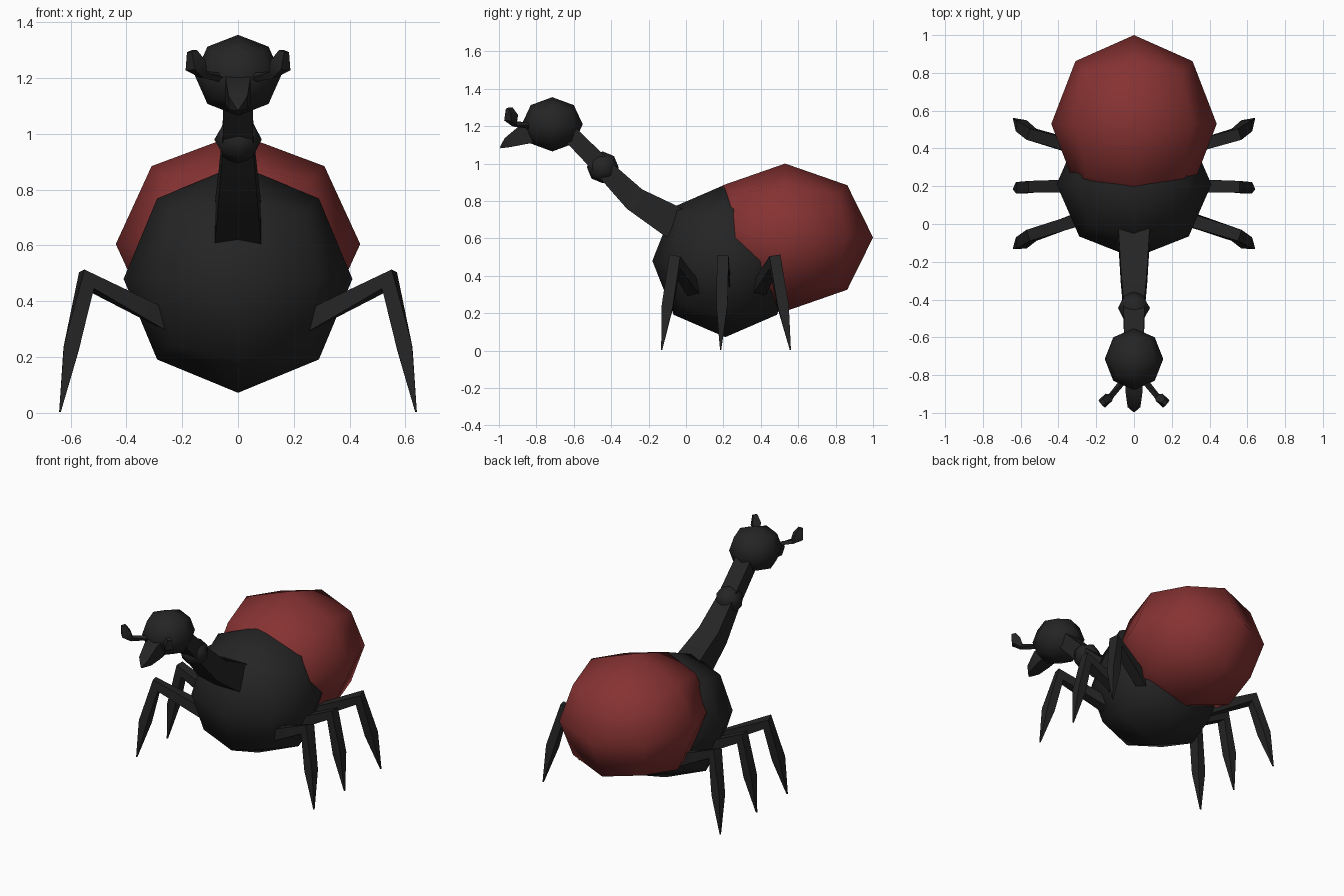
import bpy, bmesh, math
from mathutils import Vector

if "Cube" in bpy.data.objects:
    bpy.data.objects.remove(bpy.data.objects["Cube"])


def material(name, rgb):
    m = bpy.data.materials.new(name)
    m.diffuse_color = (*rgb, 1)
    m.use_nodes = True
    m.node_tree.nodes["Principled BSDF"].inputs["Base Color"].default_value = m.diffuse_color
    return m


BLACK = material("charcoal black", (0.018, 0.018, 0.018))
RED = material("dark red", (0.24, 0.032, 0.032))


def finish(name, bm, mat):
    bmesh.ops.recalc_face_normals(bm, faces=bm.faces)
    me = bpy.data.meshes.new(name)
    bm.to_mesh(me)
    bm.free()
    me.materials.append(mat)
    ob = bpy.data.objects.new(name, me)
    bpy.context.collection.objects.link(ob)
    return ob


def ball(name, centre, radii, mat, tilt=0.0):
    """Rounded cube: each side split in four and pushed onto an ellipsoid."""
    bm = bmesh.new()
    bmesh.ops.create_cube(bm, size=2)
    bmesh.ops.subdivide_edges(bm, edges=bm.edges[:], cuts=1, use_grid_fill=True)
    for v in bm.verts:
        n = v.co.normalized()
        v.co = [n[i] * radii[i] for i in range(3)]
    ob = finish(name, bm, mat)
    ob.location = centre
    ob.rotation_euler.x = tilt
    for p in ob.data.polygons:
        p.use_smooth = True
    return ob


def limb(name, path, side, mat, angle=40):
    """Square tube through (x, y, z, half width, half height) stations."""
    bm = bmesh.new()
    pts = [Vector(p[:3]) for p in path]
    rings = []
    for i, p in enumerate(path):
        t = Vector()
        if i > 0:
            t += (pts[i] - pts[i - 1]).normalized()
        if i < len(pts) - 1:
            t += (pts[i + 1] - pts[i]).normalized()
        t.normalize()
        s = Vector(side)
        s = (s - t * s.dot(t)).normalized()
        u = t.cross(s)
        rings.append([bm.verts.new(pts[i] + s * (a * p[3]) + u * (b * p[4]))
                      for a, b in ((1, 1), (-1, 1), (-1, -1), (1, -1))])
    for r, q in zip(rings, rings[1:]):
        for k in range(4):
            bm.faces.new((r[k], r[(k + 1) % 4], q[(k + 1) % 4], q[k]))
    bm.faces.new(rings[0])
    bm.faces.new(rings[-1])
    ob = finish(name, bm, mat)
    bpy.ops.object.select_all(action='DESELECT')
    ob.select_set(True)
    bpy.context.view_layer.objects.active = ob
    bpy.ops.object.shade_smooth_by_angle(angle=math.radians(angle))
    return ob


# Body, abdomen, head
ball("body", (0, 0.21, 0.48), (0.41, 0.39, 0.408), BLACK)
ball("abdomen", (0, 0.53, 0.605), (0.438, 0.47, 0.395), RED)
ball("head", (0, -0.715, 1.21), (0.155, 0.163, 0.145), BLACK)

# Neck with a round joint part way up
limb("neck", [(0, 0.06, 0.61, 0.085, 0.085),
              (0, -0.09, 0.70, 0.081, 0.085),
              (0, -0.275, 0.81, 0.07, 0.066),
              (0, -0.44, 0.975, 0.055, 0.05),
              (0, -0.66, 1.20, 0.053, 0.045)], (1, 0, 0), BLACK)
ball("neck_joint", (0, -0.445, 0.98), (0.085, 0.085, 0.085), BLACK, math.radians(-45))

# Beak
limb("beak", [(0, -0.80, 1.165, 0.046, 0.05),
              (0, -0.88, 1.15, 0.044, 0.05),
              (0, -0.955, 1.112, 0.034, 0.028),
              (0, -0.993, 1.085, 0.004, 0.004)], (1, 0, 0), BLACK)

# Legs and feelers, mirrored left and right
legs = {  # hip y, knee y, shin y, foot y
    "front_leg": (0.05, -0.06, -0.10, -0.13),
    "middle_leg": (0.205, 0.197, 0.192, 0.185),
    "rear_leg": (0.38, 0.475, 0.52, 0.558),
}
for sx, tag in ((1, "right"), (-1, "left")):
    for leg, (hip, knee, shin, foot) in legs.items():
        limb(f"{leg}_{tag}", [(sx * 0.22, hip, 0.315, 0.035, 0.037),
                              (sx * 0.543, knee, 0.475, 0.031, 0.038),
                              (sx * 0.597, shin, 0.235, 0.03, 0.028),
                              (sx * 0.638, foot, 0.004, 0.003, 0.003)],
             (0, 1, 0), BLACK)
    limb(f"feeler_{tag}", [(sx * 0.04, -0.81, 1.20, 0.013, 0.013),
                           (sx * 0.125, -0.915, 1.212, 0.013, 0.013),
                           (sx * 0.152, -0.935, 1.245, 0.03, 0.026),
                           (sx * 0.165, -0.945, 1.297, 0.013, 0.013)],
         (0.75, -0.65 * sx, 0), BLACK)
